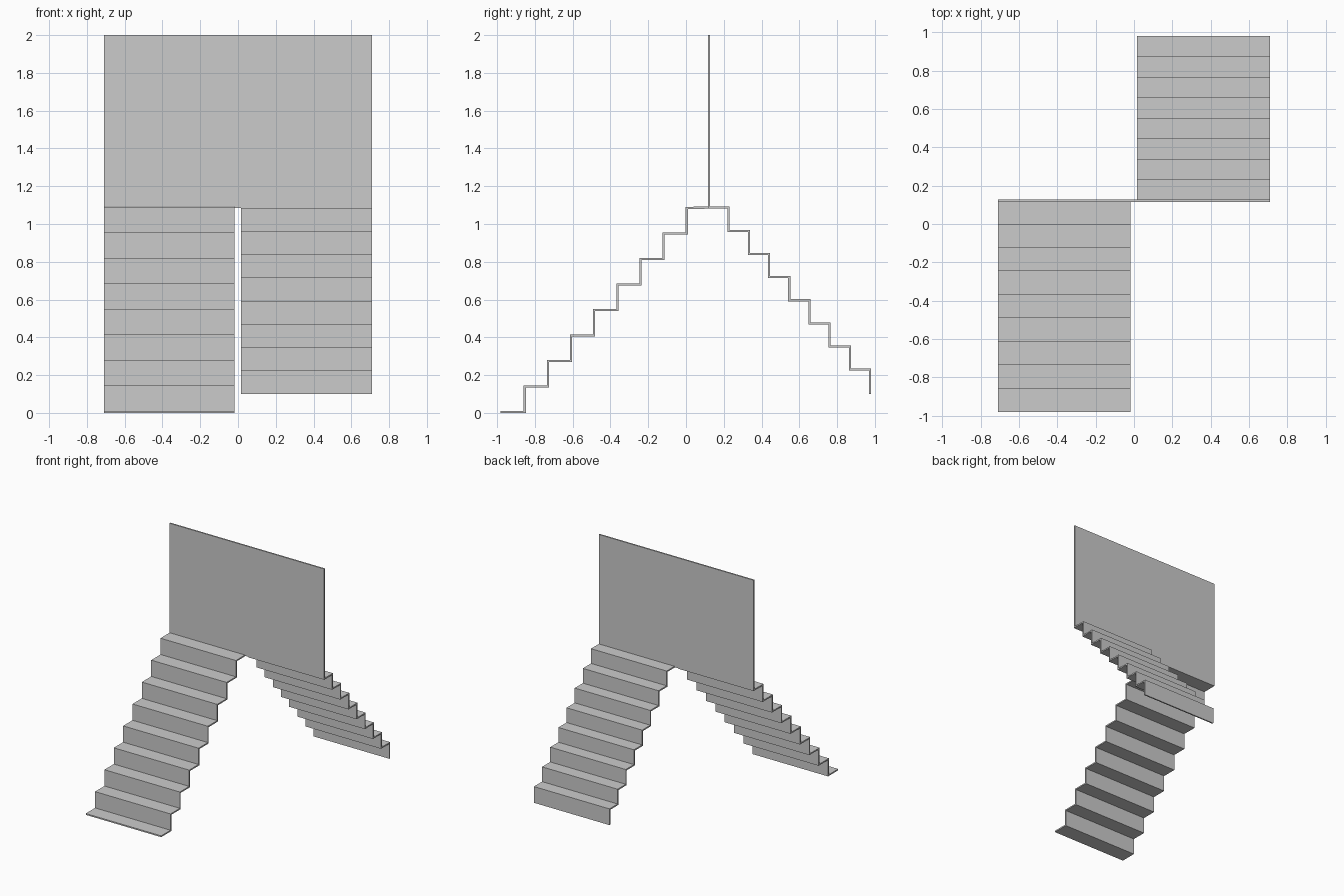
import bpy, bmesh

if "Cube" in bpy.data.objects:
    bpy.data.objects.remove(bpy.data.objects["Cube"])

T = 0.011            # sheet thickness
TOP = 1.092          # landing height
WALL_Y0, WALL_Y1 = 0.116, 0.128


def extrude_profile(name, profile, x0, x1):
    """Extrude a closed (y, z) outline along x."""
    bm = bmesh.new()
    face = bm.faces.new([bm.verts.new((x0, y, z)) for y, z in profile])
    ext = bmesh.ops.extrude_face_region(bm, geom=[face])
    verts = [g for g in ext["geom"] if isinstance(g, bmesh.types.BMVert)]
    bmesh.ops.translate(bm, verts=verts, vec=(x1 - x0, 0, 0))
    bmesh.ops.recalc_face_normals(bm, faces=bm.faces)
    mesh = bpy.data.meshes.new(name)
    bm.to_mesh(mesh)
    bm.free()
    obj = bpy.data.objects.new(name, mesh)
    bpy.context.collection.objects.link(obj)
    return obj


# Front flight: nine treads climbing toward the wall, starting with a tread
run, rise = 0.1225, 0.135
upper, lower = [(-0.981, T)], [(-0.981, 0)]
for i in range(8):
    y, z = -0.859 + run * i, T + rise * i
    upper += [(y, z), (y, z + rise)]
    lower += [(y + T, z - T), (y + T, z + rise - T)]
upper.append((WALL_Y1, TOP))
lower.append((WALL_Y1, TOP - T))
extrude_profile("front_flight", upper + lower[::-1], -0.71, -0.018)

# Back flight: eight treads descending from the wall, ending with a riser
run, rise = 0.107, 0.1225
upper, lower = [(WALL_Y0, TOP)], [(WALL_Y0, TOP - T)]
for i in range(8):
    y, z = 0.231 + run * i, TOP - rise * i
    last = i == 7
    z_end = 0.1 if last else z - rise
    upper += [(y, z), (y, z_end)]
    lower += [(y - T, z - T), (y - T, z_end if last else z_end - T)]
extrude_profile("back_flight", upper + lower[::-1], 0.016, 0.71)

# Upright wall panel between the flights
extrude_profile("wall_panel", [(WALL_Y0, TOP - 0.007), (WALL_Y1, TOP - 0.007),
                               (WALL_Y1, 2.0), (WALL_Y0, 2.0)], -0.71, 0.71)
